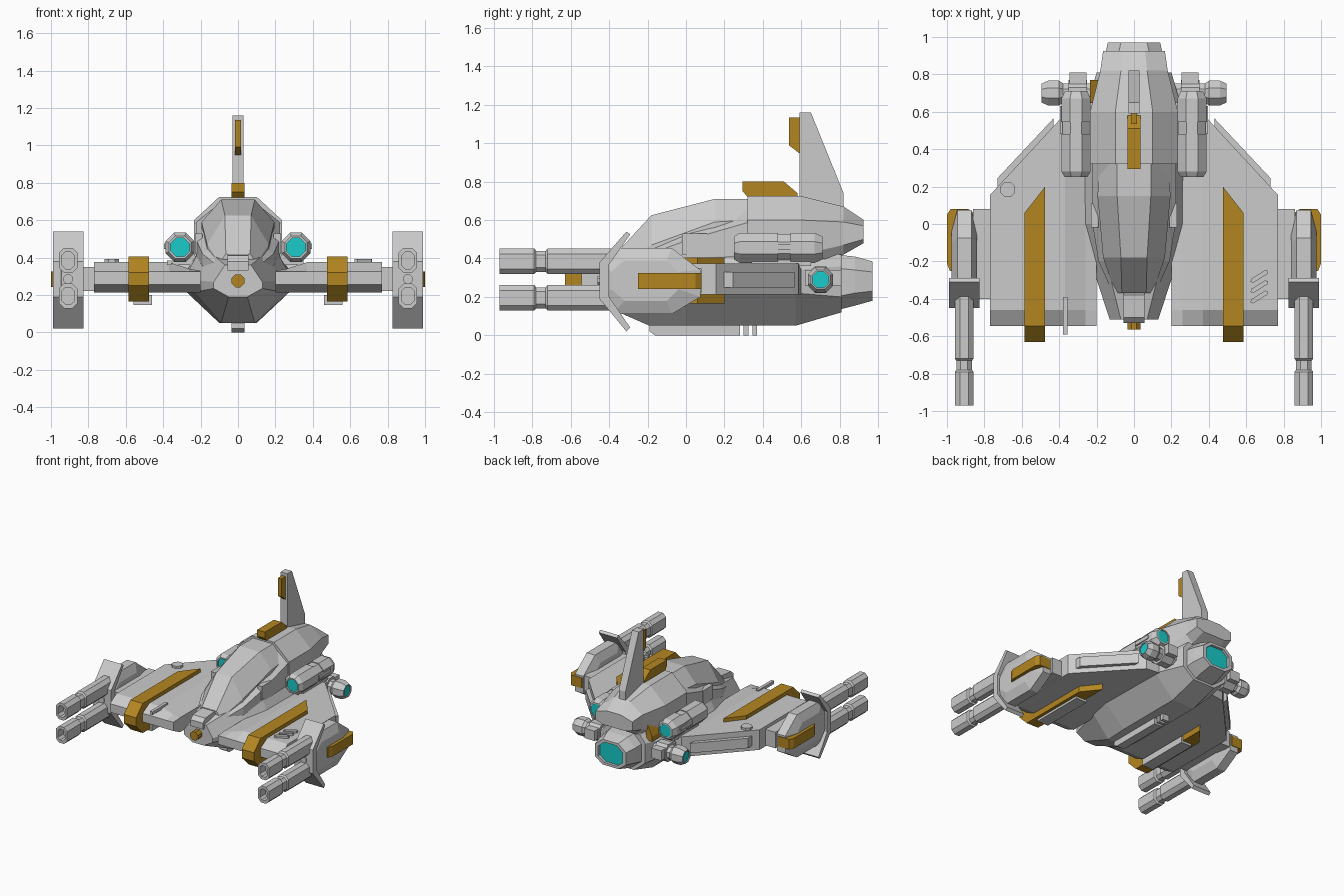
import bpy, bmesh, math


def material(name, rgb):
    m = bpy.data.materials.new(name)
    m.diffuse_color = (*rgb, 1)
    return m


GOLD = material("gold", (0.45, 0.24, 0.015))
CYAN = material("cyan_glow", (0.01, 0.6, 0.6))
GREY = None


def loft(name, rings, mat=GREY, mirror=False):
    """Skin a list of equal-length rings and cap both ends."""
    bm = bmesh.new()
    vs = [[bm.verts.new(p) for p in r] for r in rings]
    n = len(rings[0])
    for a, b in zip(vs, vs[1:]):
        for i in range(n):
            j = (i + 1) % n
            bm.faces.new((a[i], a[j], b[j], b[i]))
    bm.faces.new(vs[0][::-1])
    bm.faces.new(vs[-1])
    bmesh.ops.recalc_face_normals(bm, faces=bm.faces)
    me = bpy.data.meshes.new(name)
    bm.to_mesh(me)
    bm.free()
    ob = bpy.data.objects.new(name, me)
    bpy.context.collection.objects.link(ob)
    if mat:
        me.materials.append(mat)
    if mirror:
        ob.modifiers.new("mirror", 'MIRROR')
    return ob


def place(axis, pos, u, v):
    return {'x': (pos, u, v), 'y': (u, pos, v), 'z': (u, v, pos)}[axis]


def prism(name, axis, pts, a, b, mat=GREY, mirror=False):
    return loft(name, [[place(axis, p, u, v) for u, v in pts] for p in (a, b)], mat, mirror)


def box(name, x, y, z, mat=GREY, mirror=False):
    pts = [(x[0], y[0]), (x[1], y[0]), (x[1], y[1]), (x[0], y[1])]
    return prism(name, 'z', pts, z[0], z[1], mat, mirror)


def octagon(axis, pos, cu, cv, hu, hv, c=None):
    """Chamfered rectangle; a regular octagon by default."""
    c = min(hu, hv) * 0.586 if c is None else c
    pts = [(hu, hv - c), (hu - c, hv), (c - hu, hv), (-hu, hv - c),
           (-hu, c - hv), (c - hu, -hv), (hu - c, -hv), (hu, c - hv)]
    return [place(axis, pos, cu + u, cv + v) for u, v in pts]


def tube(name, axis, cu, cv, steps, mat=GREY, mirror=False):
    """Octagonal tube from (position, radius) steps."""
    return loft(name, [octagon(axis, p, cu, cv, r, r) for p, r in steps], mat, mirror)


def section(y, hb, hw, ht, zb, zl, zh, zt):
    """Eight-sided fuselage cross-section."""
    return [(hb, y, zb), (hw, y, zl), (hw, y, zh), (ht, y, zt),
            (-ht, y, zt), (-hw, y, zh), (-hw, y, zl), (-hb, y, zb)]


# Fuselage with recessed main nozzle
loft("lower_hull", [section(*s) for s in (
    (-0.51, .05, .13, .07, .19, .235, .27, .36),
    (-0.19, .09, .235, .15, .05, .215, .28, .43),
    (0.00, .10, .28, .20, .05, .22, .30, .45),
    (0.57, .10, .27, .20, .05, .22, .34, .45),
    (0.81, .10, .20, .15, .12, .20, .36, .42))])
loft("main_nozzle", [section(*s) for s in (
    (0.78, .08, .17, .10, .13, .20, .35, .42),
    (0.88, .08, .16, .09, .155, .22, .34, .41),
    (0.97, .07, .14, .07, .18, .23, .33, .385),
    (0.97, .055, .11, .055, .20, .24, .32, .365),
    (0.94, .055, .11, .055, .20, .24, .32, .365))])
loft("main_exhaust", [section(y, .055, .11, .055, .20, .24, .32, .365) for y in (.935, .948)], CYAN)
loft("upper_body", [section(*s) for s in (
    (0.32, .20, .235, .10, .30, .42, .60, .725),
    (0.60, .20, .235, .10, .30, .42, .60, .725),
    (0.82, .12, .18, .07, .42, .47, .59, .67),
    (0.925, .10, .165, .06, .48, .50, .57, .60))])
prism("belly_keel", 'x', [(-.19, .06), (-.19, .02), (-.16, 0), (.28, 0), (.28, .06)], -.035, .035)
for y in (.30, .345):
    box("belly_rib", (-.03, .03), (y, y + .025), (0, .06))

# Cockpit
loft("cockpit_frame", [section(*s) for s in (
    (-0.42, .07, .09, .06, .25, .30, .34, .37),
    (-0.20, .14, .19, .13, .25, .36, .42, .46),
    (0.02, .18, .225, .17, .25, .40, .50, .54),
    (0.33, .18, .225, .10, .25, .42, .59, .69))])
loft("canopy", [section(*s) for s in (
    (-0.37, .06, .10, .065, .30, .34, .37, .42),
    (-0.18, .10, .165, .07, .30, .40, .47, .625),
    (0.15, .15, .195, .09, .30, .42, .59, .71),
    (0.33, .15, .185, .09, .30, .42, .60, .71))])
box("canopy_hinge", (.19, .23), (-.02, .11), (.42, .53), GREY, True)
prism("nose_block", 'x', [(-.53, .33), (-.53, .38), (-.50, .41), (-.38, .42), (-.34, .34)], -.056, .056)
tube("nose_lens", 'y', 0, .275, [(-.565, .034), (-.48, .034)], GOLD)

# Tail
prism("tail_fin", 'x', [(.59, 1.16), (.65, 1.16), (.82, .74), (.82, .60), (.59, .66)], -.03, .03)
prism("fin_tip", 'x', [(.535, 1.135), (.60, 1.135), (.60, .94), (.535, .99)], -.015, .015, GOLD)
prism("dorsal_block", 'x', [(.295, .80), (.51, .80), (.58, .74), (.58, .71), (.33, .71), (.295, .75)],
      -.035, .035, GOLD)
prism("side_strip", 'y', [(-.165, .50), (-.19, .50), (-.235, .41), (-.235, .37), (-.19, .37)], .60, .77, GOLD)

# Side engines and cross thrusters
tube("engine", 'y', .31, .455, [(.275, .05), (.25, .05), (.25, .06), (.28, .078), (.48, .078), (.48, .072),
                                (.545, .072), (.545, .078), (.67, .078), (.71, .06), (.71, .05), (.69, .05)],
     GREY, True)
for y in (.262, .695):
    tube("engine_glow", 'y', .31, .455, [(y, .05), (y + .01, .05)], CYAN, True)
box("engine_pylon", (.18, .35), (.34, .65), (.36, .44), GREY, True)
box("engine_slot", (.375, .395), (.48, .63), (.445, .475), GREY, True)
tube("cross_thruster", 'x', .70, .29, [(.12, .05), (.25, .05), (.25, .07), (.35, .07), (.35, .052), (.38, .052),
                                      (.40, .066), (.46, .066), (.495, .05), (.495, .042), (.48, .042)],
     GREY, True)
tube("thruster_glow", 'x', .70, .29, [(.47, .042), (.487, .042)], CYAN, True)
box("thruster_clamp", (.255, .345), (.62, .81), (.26, .34), GREY, True)


# Wings
def wing_ring(x, rear, top):
    return [(x, -.46, top), (x, -.545, .325), (x, -.545, .255), (x, -.46, .212),
            (x, rear, .212), (x, rear, top)]


loft("wing", [wing_ring(.20, .60, .33), wing_ring(.26, .60, .34),
              wing_ring(.37, .585, .375), wing_ring(.40, .555, .375), wing_ring(.77, .155, .375)], GREY, True)
prism("wing_edge_panel", 'z', [(.73, .15), (.73, .245), (.43, .565), (.43, .47)], .25, .33, GREY, True)


def stripe_ring(x, rear):
    return [(x, -.545, .405), (x, -.63, .32), (x, -.63, .25), (x, -.545, .165),
            (x, rear, .165), (x, rear, .405)]


loft("wing_stripe", [stripe_ring(.475, .20), stripe_ring(.585, .06)], GOLD, True)
box("stripe_underplate", (.46, .56), (-.45, 0), (.147, .20), GREY, True)
tube("wing_hatch", 'z', -.675, .185, [(.36, .04), (.393, .04)])
for y in (-.28, -.335, -.39):
    a = math.radians(32)
    pts = [(.67 + u * math.cos(a) - v * math.sin(a), y + u * math.sin(a) + v * math.cos(a))
           for u, v in ((-.055, 0), (-.045, -.012), (.045, -.012), (.055, 0), (.045, .012), (-.045, .012))]
    prism("wing_vent", 'z', pts, .36, .393)
box("probe", (-.38, -.355), (-.59, -.39), (.36, .385))
box("tip_connector", (.75, .86), (-.40, .08), (.22, .35), GREY, True)

# Wingtip gun pods
pod = [(-.45, .39), (-.38, .455), (-.075, .455), (.075, .34), (.075, .20), (-.075, .11), (-.38, .11), (-.45, .19)]
face = [(-.39, .33), (-.32, .39), (-.10, .39), (-.04, .33), (-.04, .24), (-.10, .18), (-.32, .18), (-.39, .24)]
loft("gun_pod", [[(x, y, z) for y, z in p] for x, p in ((.84, face), (.87, pod), (.945, pod), (.975, face))],
     GREY, True)
prism("pod_shield", 'x', [(-.45, .38), (-.31, .54), (-.29, .525), (-.40, .37), (-.40, .20),
                          (-.29, .04), (-.31, .02), (-.45, .19)], .825, .988, GREY, True)
prism("pod_band", 'z', [(.86, .03), (.86, .06), (.885, .08), (.98, .08), (1.0, .05), (1.0, -.21), (.985, -.25),
                        (.955, -.25), (.955, .03)], .242, .325, GOLD, True)
tube("pod_sensor", 'y', .908, .285, [(-.46, .025), (-.40, .025)], GREY, True)
for z in (.195, .385):
    steps = [(-.20, .05, .067), (-.72, .05, .067), (-.73, .042, .055), (-.78, .042, .055), (-.79, .05, .067),
             (-.97, .05, .067), (-.97, .032, .045), (-.90, .032, .045)]
    loft("gun_barrel", [octagon('y', y, .908, z, w, h, .55 * w) for y, w, h in steps], GREY, True)
